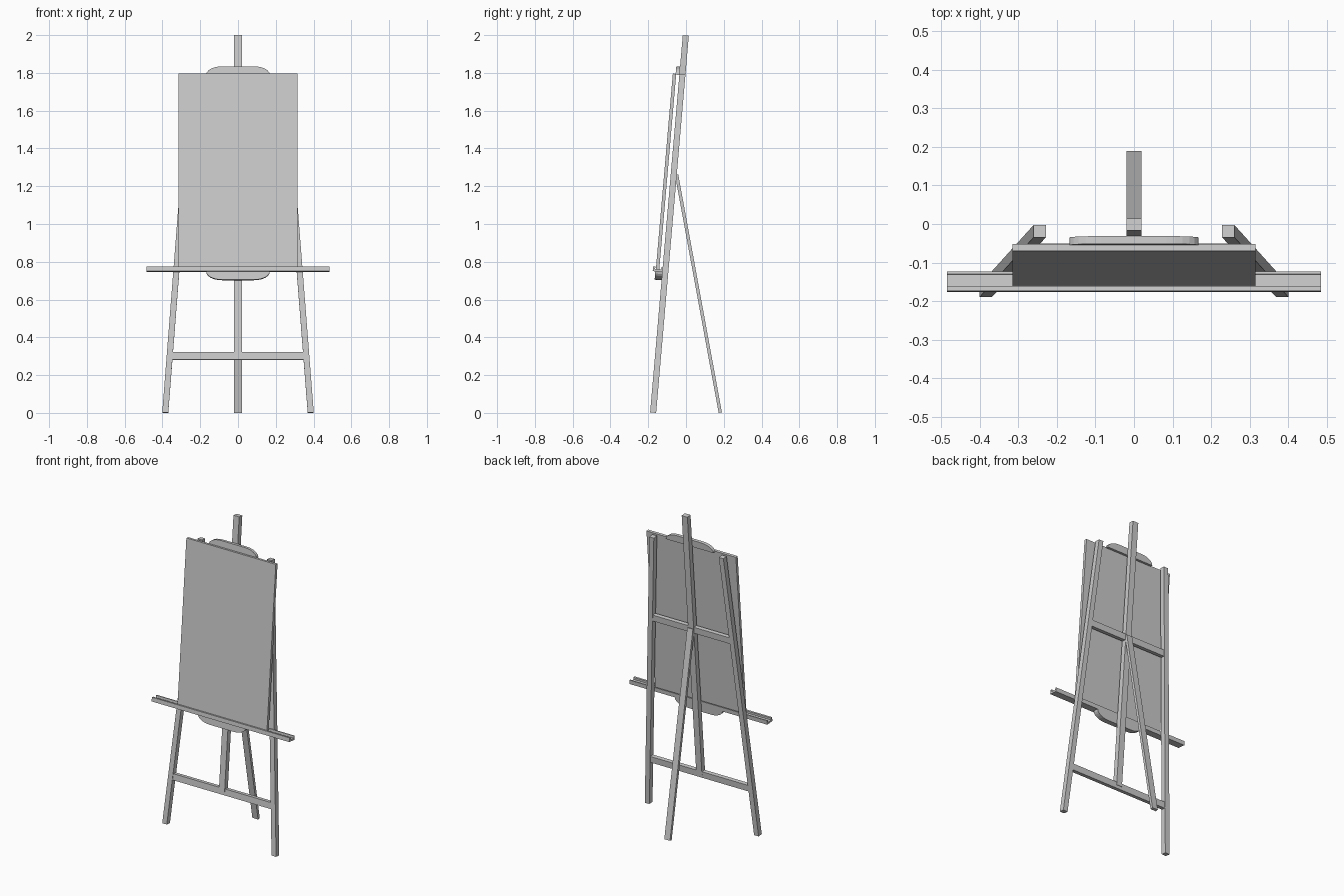
import bpy
import bmesh
from math import radians, cos, sin
from mathutils import Matrix, Vector

if "Cube" in bpy.data.objects:
    bpy.data.objects.remove(bpy.data.objects["Cube"])

# Easel plane: leans back from the front feet
LEAN = Matrix.Translation((0, -0.174, 0.0014)) @ Matrix.Rotation(radians(-4.95), 4, 'X')


def prism(name, profile, lo, hi, axis='Y', matrix=LEAN):
    """Extrude a profile: (x, z) along Y or (y, z) along X."""
    def place(p, d):
        return matrix @ Vector((p[0], d, p[1]) if axis == 'Y' else (d, p[0], p[1]))
    bm = bmesh.new()
    a = [bm.verts.new(place(p, lo)) for p in profile]
    b = [bm.verts.new(place(p, hi)) for p in profile]
    n = len(profile)
    bm.faces.new(a)
    bm.faces.new(b[::-1])
    for i in range(n):
        j = (i + 1) % n
        bm.faces.new((a[i], b[i], b[j], a[j]))
    bmesh.ops.recalc_face_normals(bm, faces=bm.faces)
    mesh = bpy.data.meshes.new(name)
    bm.to_mesh(mesh)
    bm.free()
    ob = bpy.data.objects.new(name, mesh)
    bpy.context.collection.objects.link(ob)
    return ob


def rect(x0, x1, z0, z1):
    return [(x0, z0), (x1, z0), (x1, z1), (x0, z1)]


def clip_profile(base, height):
    """Flat bar with elliptically rounded outer corners."""
    arc = [(0.085 + 0.083 * cos(radians(t)), base + height * sin(radians(t)))
           for t in range(0, 91, 15)]
    return arc + [(-x, z) for x, z in reversed(arc)]


# Splayed front legs
for side, s in (("left", -1), ("right", 1)):
    prism("front_leg_" + side,
          [(s * 0.369, 0), (s * 0.401, 0), (s * 0.261, 1.797), (s * 0.229, 1.797)],
          -0.016, 0.016)

# Centre mast and cross bars
prism("centre_mast", rect(-0.02, 0.02, 0.30, 2.004), -0.016, 0.016)
prism("lower_cross_bar", rect(-0.352, 0.352, 0.28, 0.32), -0.013, 0.013)
prism("upper_cross_bar", rect(-0.28, 0.28, 1.235, 1.275), -0.013, 0.013)

# Board resting in the ledge
prism("board", rect(-0.315, 0.315, 0.758, 1.797), -0.051, -0.033)

# Grooved ledge
prism("ledge",
      [(-0.067, 0.746), (-0.016, 0.746), (-0.016, 0.772), (-0.023, 0.772),
       (-0.023, 0.758), (-0.055, 0.758), (-0.055, 0.772), (-0.067, 0.772)],
      -0.485, 0.485, axis='X')

# Rounded holders above and below the board
prism("top_holder", clip_profile(1.793, 0.044), -0.036, -0.016)
prism("bottom_holder", clip_profile(0.746, -0.044), -0.053, -0.016)

# Hinged rear leg
prism("rear_leg", [(0.173, 0), (0.19, 0.003), (-0.041, 1.262), (-0.058, 1.258)],
      -0.02, 0.02, axis='X', matrix=Matrix.Identity(4))
